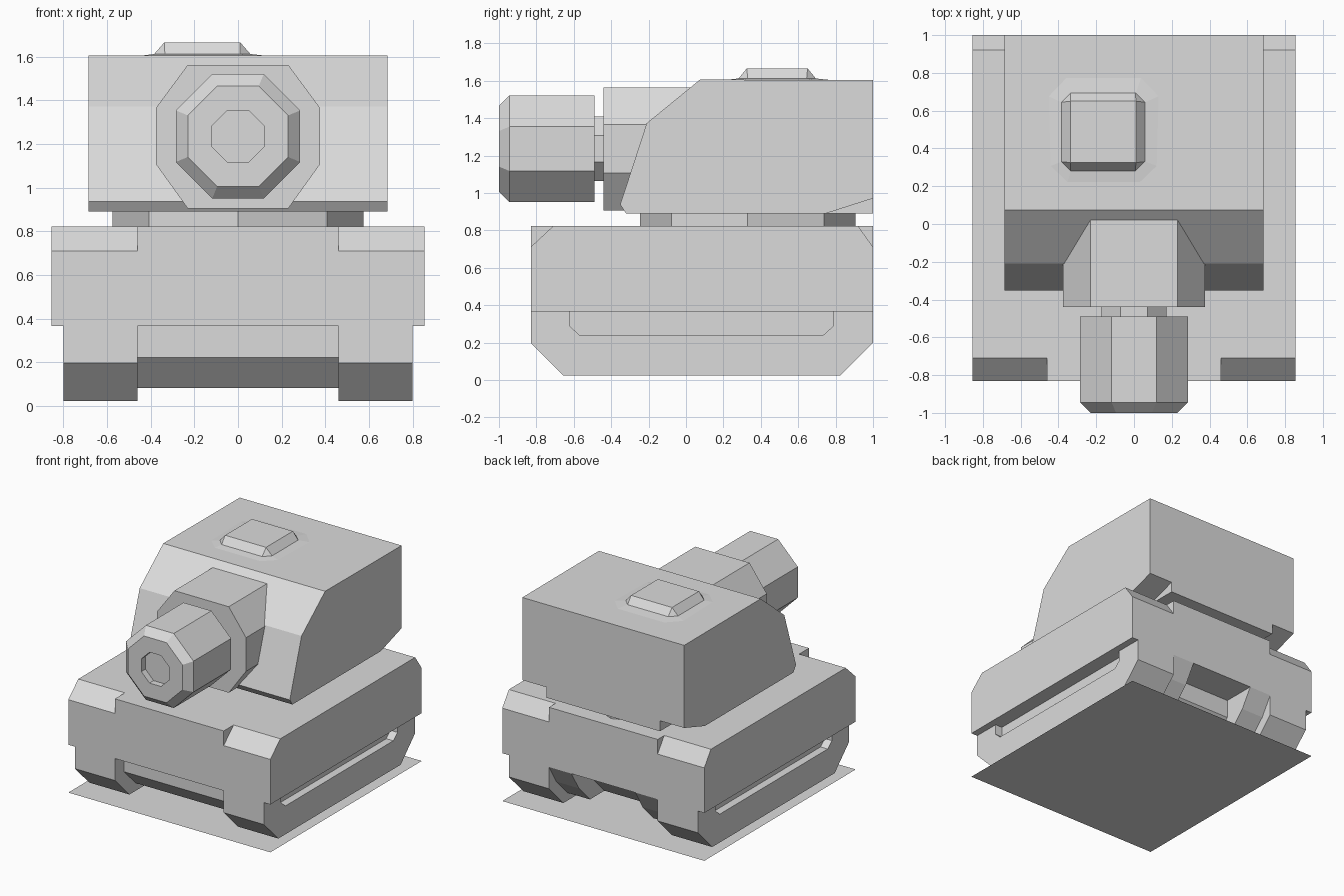
import bpy, bmesh, math

cube = bpy.data.objects.get("Cube")
if cube:
    bpy.data.objects.remove(cube, do_unlink=True)

# Single flat colour
GREY = (0.71, 0.71, 0.71, 1)
grey = bpy.data.materials.new("plain grey")
grey.use_nodes = True
grey.diffuse_color = GREY
grey.node_tree.nodes["Principled BSDF"].inputs["Base Color"].default_value = GREY


def add_object(name, bm):
    bmesh.ops.recalc_face_normals(bm, faces=bm.faces)
    mesh = bpy.data.meshes.new(name)
    bm.to_mesh(mesh)
    bm.free()
    mesh.materials.append(grey)
    obj = bpy.data.objects.new(name, mesh)
    bpy.context.collection.objects.link(obj)


def loft(name, rings):
    """Skin matching rings of 3D points, capping the ends."""
    bm = bmesh.new()
    rows = [[bm.verts.new(p) for p in ring] for ring in rings]
    n = len(rows[0])
    for a, b in zip(rows, rows[1:]):
        for i in range(n):
            j = (i + 1) % n
            bm.faces.new((a[i], a[j], b[j], b[i]))
    bm.faces.new(rows[0])
    bm.faces.new(rows[-1])
    add_object(name, bm)


def side_prism(name, profile, x0, x1):
    """Extrude a (y, z) profile along x."""
    loft(name, [[(x, y, z) for y, z in profile] for x in (x0, x1)])


def hull_solid(name, points):
    """Convex solid around a set of points."""
    bm = bmesh.new()
    for p in points:
        bm.verts.new(p)
    bmesh.ops.convex_hull(bm, input=bm.verts)
    bmesh.ops.dissolve_limit(bm, angle_limit=0.001, verts=bm.verts, edges=bm.edges)
    add_object(name, bm)


def octagon(apothem, y, z=1.236):
    r = apothem / math.cos(math.pi / 8)
    angles = [math.pi / 8 + i * math.pi / 4 for i in range(8)]
    return [(r * math.cos(a), y, z + r * math.sin(a)) for a in angles]


def rect(x0, x1, y0, y1, z):
    return [(x, y, z) for x in (x0, x1) for y in (y0, y1)]


def cut_rect(x0, x1, y0, y1, z, cut):
    """Rectangle with its corners cut off."""
    return (rect(x0 + cut, x1 - cut, y0, y1, z) + rect(x0, x1, y0 + cut, y1 - cut, z))


SIDES = (("left", 1), ("right", -1))

# Thin sheet below the vehicle
sheet = bmesh.new()
sheet.faces.new([sheet.verts.new(p) for p in
                 ((-0.855, -0.83, 0), (0.855, -0.83, 0), (0.855, 1, 0), (-0.855, 1, 0))])
add_object("base_plate", sheet)

# Upper hull: square centre, chamfered fenders
side_prism("hull_centre", [(-0.83, 0.366), (1, 0.366), (1, 0.823), (-0.83, 0.823)], -0.46, 0.46)
fender = [(-0.83, 0.366), (1, 0.366), (1, 0.711), (0.92, 0.823), (-0.71, 0.823), (-0.83, 0.711)]
for side, s in SIDES:
    side_prism(side + "_fender", fender, s * 0.46, s * 0.855)

# Belly between the tracks, with sloped brackets beside the rear opening
side_prism("belly", [(-0.72, 0.366), (-0.72, 0.223), (-0.58, 0.083),
                     (0.6, 0.083), (0.74, 0.223), (0.74, 0.366)], -0.46, 0.46)
for side, s in SIDES:
    side_prism(side + "_rear_bracket", [(1, 0.366), (0.91, 0.22), (0.775, 0.083),
                                        (0.6, 0.083), (0.6, 0.366)], s * 0.27, s * 0.46)

# Tracks: solid core with an outer rim around a side recess
outer = [(-0.83, 0.366), (-0.83, 0.198), (-0.655, 0.024),
         (0.825, 0.024), (1, 0.2), (1, 0.366)]
inner = [(0.785, 0.366), (0.785, 0.286), (0.735, 0.241),
         (-0.57, 0.241), (-0.62, 0.286), (-0.62, 0.366)]
for side, s in SIDES:
    side_prism(side + "_track", outer, s * 0.46, s * 0.74)
    side_prism(side + "_track_rim", outer + inner, s * 0.74, s * 0.80)

# Turret ring
ring = [(0.575 * math.cos(i * math.pi / 4), 0.33 + 0.575 * math.sin(i * math.pi / 4))
        for i in range(8)]
loft("turret_ring", [[(x, y, z) for x, y in ring] for z in (0.815, 0.895)])

# Turret: centre block plus cheeks with cut rear lower corners
turret = [(1, 1.603), (0.075, 1.606), (-0.21, 1.373), (-0.352, 0.938), (-0.32, 0.891)]
side_prism("turret_centre", turret + [(1, 0.891)], -0.48, 0.48)
for side, s in SIDES:
    side_prism(side + "_turret_cheek", turret + [(0.75, 0.891), (1, 0.971)], s * 0.48, s * 0.685)

# Hatch on a shallow swelling
hull_solid("hatch_swelling", cut_rect(-0.46, 0.14, 0.2, 0.78, 1.603, 0.1)
           + cut_rect(-0.385, 0.06, 0.28, 0.695, 1.612, 0.05))
hull_solid("hatch", cut_rect(-0.385, 0.058, 0.28, 0.695, 1.611, 0.05)
           + rect(-0.337, 0.01, 0.325, 0.65, 1.666))

# Gun mantlet
half = [(0.23, 1.563), (0.376, 1.365), (0.376, 1.108), (0.23, 0.905)]
outline = half + [(-x, z) for x, z in reversed(half)]
loft("gun_mantlet", [[(x, y, z) for x, z in outline] for y in (-0.44, 0.2)])

# Gun neck and barrel with a recessed bore
loft("gun_neck", [octagon(0.172, -0.5), octagon(0.172, -0.43)])
loft("gun_barrel", [octagon(0.285, -0.49), octagon(0.285, -0.945), octagon(0.23, -1.0),
                    octagon(0.118, -1.0), octagon(0.118, -0.95)])
